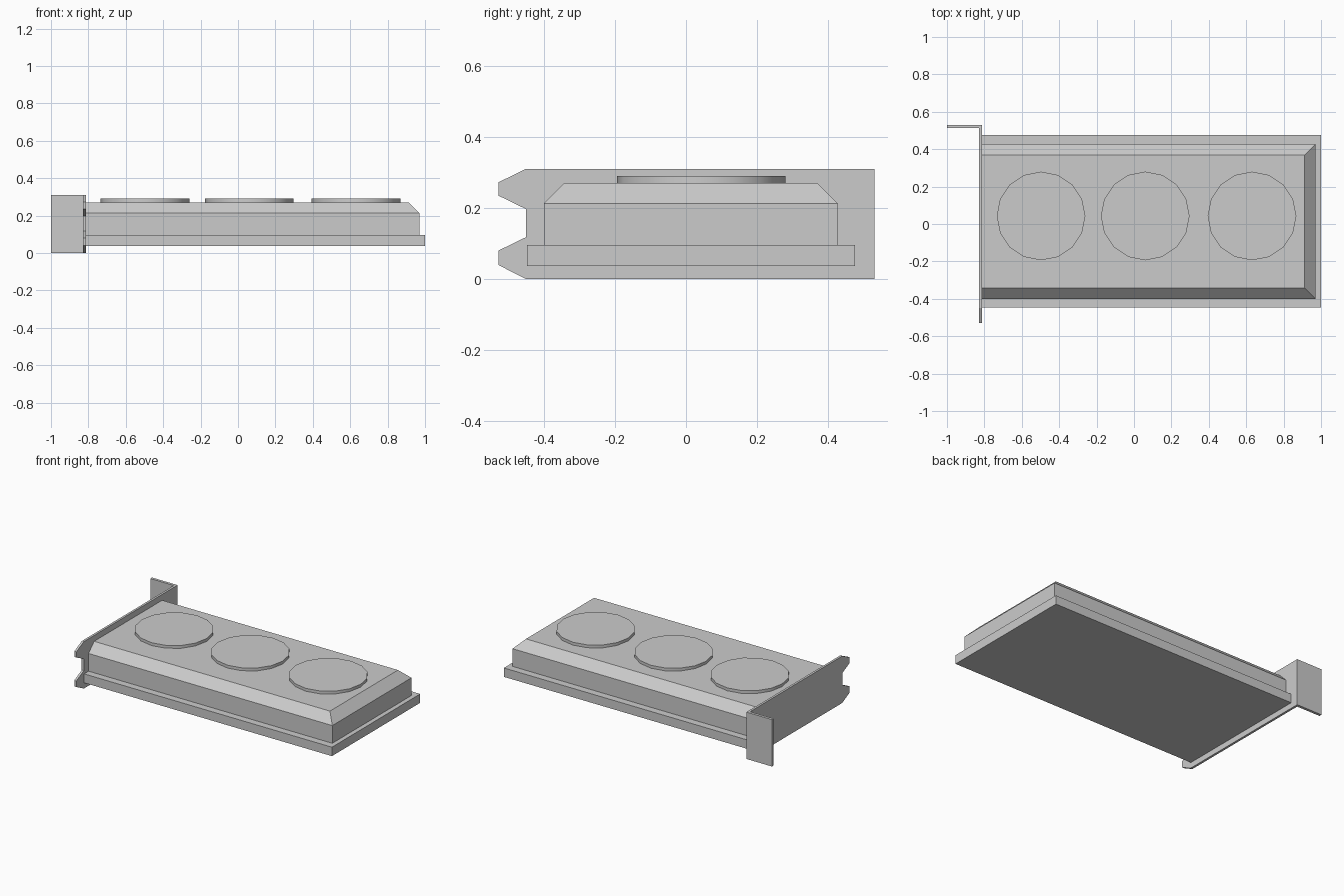
import bpy, bmesh
from mathutils import Matrix

if "Cube" in bpy.data.objects:
    bpy.data.objects.remove(bpy.data.objects["Cube"])


def make(name, bm):
    bmesh.ops.recalc_face_normals(bm, faces=bm.faces)
    me = bpy.data.meshes.new(name)
    bm.to_mesh(me)
    bm.free()
    ob = bpy.data.objects.new(name, me)
    bpy.context.collection.objects.link(ob)
    return ob


def box(name, x0, x1, y0, y1, z0, z1):
    bm = bmesh.new()
    centre = Matrix.Translation(((x0 + x1) / 2, (y0 + y1) / 2, (z0 + z1) / 2))
    size = Matrix.Diagonal((x1 - x0, y1 - y0, z1 - z0, 1))
    bmesh.ops.create_cube(bm, size=1, matrix=centre @ size)
    return make(name, bm)


def loft(name, rings):
    """Stack of rectangles (x0, x1, y0, y1, z) joined into a solid."""
    bm = bmesh.new()
    loops = [[bm.verts.new(p) for p in ((a, c, z), (b, c, z), (b, d, z), (a, d, z))]
             for a, b, c, d, z in rings]
    for lo, hi in zip(loops, loops[1:]):
        for i in range(4):
            j = (i + 1) % 4
            bm.faces.new((lo[i], lo[j], hi[j], hi[i]))
    bm.faces.new(loops[0][::-1])
    bm.faces.new(loops[-1])
    return make(name, bm)


LEFT = -0.813      # where the card meets the bracket
PLATE = -0.828     # outer face of the bracket

# Base tray and body with bevelled top on three sides
box("base_tray", LEFT, 1.0, -0.447, 0.475, 0.037, 0.096)
loft("body", [(LEFT, 0.97, -0.40, 0.427, 0.096),
              (LEFT, 0.97, -0.40, 0.427, 0.213),
              (LEFT, 0.912, -0.342, 0.369, 0.271)])

# Three raised discs
for i, x in enumerate((-0.497, 0.06, 0.631)):
    bm = bmesh.new()
    bmesh.ops.create_cone(bm, cap_ends=True, segments=16, radius1=0.237, radius2=0.237,
                          depth=0.02, matrix=Matrix.Translation((x, 0.043, 0.28)))
    disc = make(f"disc_{i + 1}", bm)
    bpy.context.view_layer.objects.active = disc
    disc.select_set(True)
    bpy.ops.object.shade_smooth_by_angle()
    disc.select_set(False)

# Bracket plate with two tapered tabs at the front edge
profile = [(0.53, 0.0), (0.53, 0.31), (-0.45, 0.31), (-0.528, 0.272), (-0.528, 0.235),
           (-0.45, 0.197), (-0.45, 0.118), (-0.528, 0.08), (-0.528, 0.04), (-0.45, 0.0)]
bm = bmesh.new()
face = bm.faces.new([bm.verts.new((PLATE, y, z)) for y, z in profile])
ext = bmesh.ops.extrude_face_region(bm, geom=[face])
bmesh.ops.translate(bm, vec=(LEFT - PLATE, 0, 0),
                    verts=[v for v in ext["geom"] if isinstance(v, bmesh.types.BMVert)])
make("bracket_plate", bm)

# Mounting flange folded outward at the back
box("bracket_flange", -1.0, PLATE, 0.512, 0.53, 0.0, 0.31)
